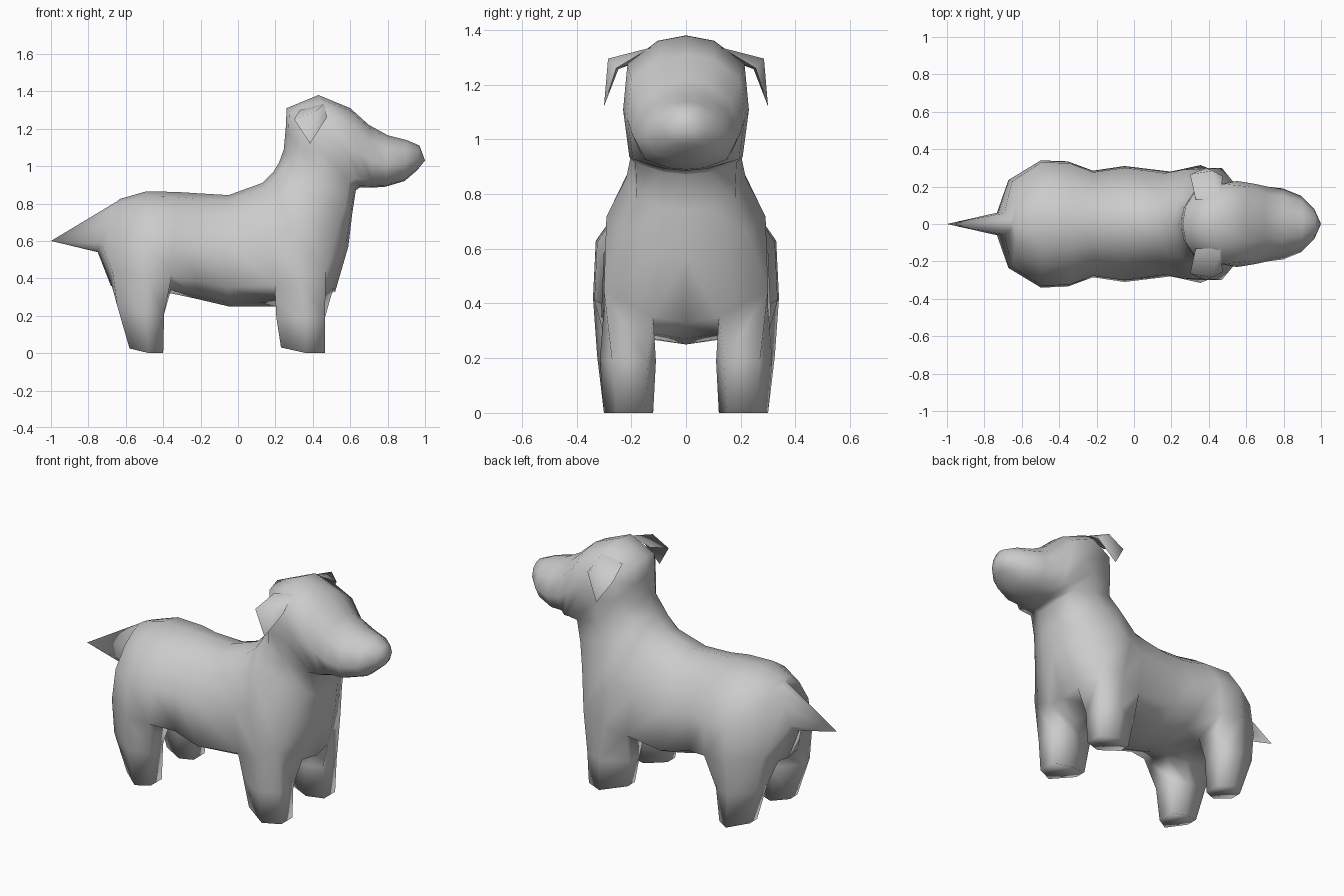
import bpy, bmesh, math
from mathutils import Matrix

cube = bpy.data.objects.get("Cube")
if cube:
    bpy.data.objects.remove(cube)

coat = bpy.data.materials.new("grey_coat")
coat.use_nodes = True
GREY = (0.6, 0.6, 0.6, 1)
coat.diffuse_color = GREY
coat.node_tree.nodes["Principled BSDF"].inputs["Base Color"].default_value = GREY


def finish(bm, name, angle):
    """Mirror the +y half, close the seam, and make a smooth object."""
    bmesh.ops.mirror(bm, geom=bm.verts[:] + bm.edges[:] + bm.faces[:],
                     matrix=Matrix.Identity(4), axis='Y', merge_dist=0.002)
    bmesh.ops.remove_doubles(bm, verts=bm.verts[:], dist=0.002)
    bmesh.ops.recalc_face_normals(bm, faces=bm.faces[:])
    mesh = bpy.data.meshes.new(name)
    bm.to_mesh(mesh)
    bm.free()
    mesh.materials.append(coat)
    obj = bpy.data.objects.new(name, mesh)
    bpy.context.collection.objects.link(obj)
    bpy.ops.object.select_all(action='DESELECT')
    obj.select_set(True)
    bpy.context.view_layer.objects.active = obj
    bpy.ops.object.shade_smooth_by_angle(angle=math.radians(angle))


# Half cross-sections: share of width, share of height
BODY = [(0, 1), (.38, .95), (.68, .82), (.97, .56), (1, .17), (.4, .03), (0, 0)]
HEAD = [(0, 1), (.45, .96), (.93, .79), (1, .45), (.9, .1), (.4, .02), (0, 0)]
MUZZLE = [(0, 1), (.4, .95), (.8, .76), (1, .42), (.78, .13), (.35, .02), (0, 0)]

# Spine from rump to muzzle: top x, top z, bottom x, bottom z, half width
TORSO_RINGS = [
    (-.65, .81, -.75, .54, .06), (-.63, .825, -.68, .36, .235),
    (-.49, .865, -.5, .33, .34), (-.33, .862, -.36, .32, .335),
    (-.22, .855, -.22, .29, .285), (-.05, .845, -.05, .25, .31),
    (.13, .91, .21, .25, .28), (.19, .97, .36, .27, .30),
    (.22, 1.02, .52, .33, .30), (.245, 1.09, .59, .57, .225),
]
HEAD_RINGS = [
    (.255, 1.2, .61, .74, .2), (.26, 1.31, .63, .87, .205),
    (.43, 1.38, .65, .885, .23), (.6, 1.31, .68, .885, .215),
]
MUZZLE_RINGS = [
    (.7, 1.22, .72, .885, .2), (.8, 1.165, .79, .89, .19),
    (.9, 1.14, .89, .92, .15), (.97, 1.11, .96, .98, .08),
]
LEG_SLOT = 4            # strip of the section that the legs grow from
HIND, FORE = 1, 6       # first of the three rings above each leg

bm = bmesh.new()
rings = []
for section, spine in ((BODY, TORSO_RINGS), (HEAD, HEAD_RINGS), (MUZZLE, MUZZLE_RINGS)):
    for tx, tz, bx, bz, w in spine:
        rings.append([bm.verts.new((bx + (tx - bx) * h, w * s, bz + (tz - bz) * h))
                      for s, h in section])

# Body, neck and head skin, leaving holes for the legs
for i in range(len(rings) - 1):
    for j in range(len(BODY) - 1):
        if j == LEG_SLOT and i in (HIND, HIND + 1, FORE, FORE + 1):
            continue
        bm.faces.new((rings[i][j], rings[i + 1][j],
                      rings[i + 1][j + 1], rings[i][j + 1]))

# Pointed tail and rounded nose
for ring, tip in ((rings[0], (-1, 0, .6)), (rings[-1], (1, 0, 1.03))):
    point = bm.verts.new(tip)
    for a, b in zip(ring, ring[1:]):
        bm.faces.new((a, b, point))


def grow_leg(first, levels):
    """Continue a leg hole downwards through six-sided rings to the foot."""
    trio = rings[first:first + 3]
    loop = [r[LEG_SLOT] for r in trio] + [r[LEG_SLOT + 1] for r in reversed(trio)]
    for back, front, inner, outer, z, lift in levels:
        mid = back + (front - back) * .58
        spots = [(back, outer - .075, z + lift), (mid, outer, z), (front, outer - .045, z),
                 (front, inner + .03, z), (mid, inner, z), (back, inner + .035, z + lift)]
        lower = [bm.verts.new(s) for s in spots]
        for k in range(6):
            n = (k + 1) % 6
            bm.faces.new((loop[k], loop[n], lower[n], lower[k]))
        loop = lower
    bm.faces.new(loop)


# Legs: back x, front x, inner y, outer y, z, heel lift
grow_leg(HIND, [(-.645, -.395, .115, .325, .21, .04), (-.58, -.40, .12, .30, 0, .025)])
grow_leg(FORE, [(.205, .465, .11, .315, .19, 0), (.23, .465, .12, .30, 0, .03)])
finish(bm, "dog_body", 100)

# Folded ears, rooted in the skull
bm = bmesh.new()
back, front, rear_edge, fore_edge, ridge, tip, hollow = [bm.verts.new(c) for c in (
    (.33, .13, 1.3), (.46, .13, 1.335), (.30, .265, 1.25), (.475, .255, 1.26),
    (.42, .285, 1.295), (.385, .30, 1.12), (.39, .245, 1.262))]
for face in ((back, ridge, front), (back, rear_edge, ridge), (front, ridge, fore_edge),
             (rear_edge, tip, ridge), (ridge, tip, fore_edge), (rear_edge, hollow, tip),
             (hollow, fore_edge, tip), (back, hollow, rear_edge),
             (front, fore_edge, hollow), (back, front, hollow)):
    bm.faces.new(face)
finish(bm, "ears", 75)
